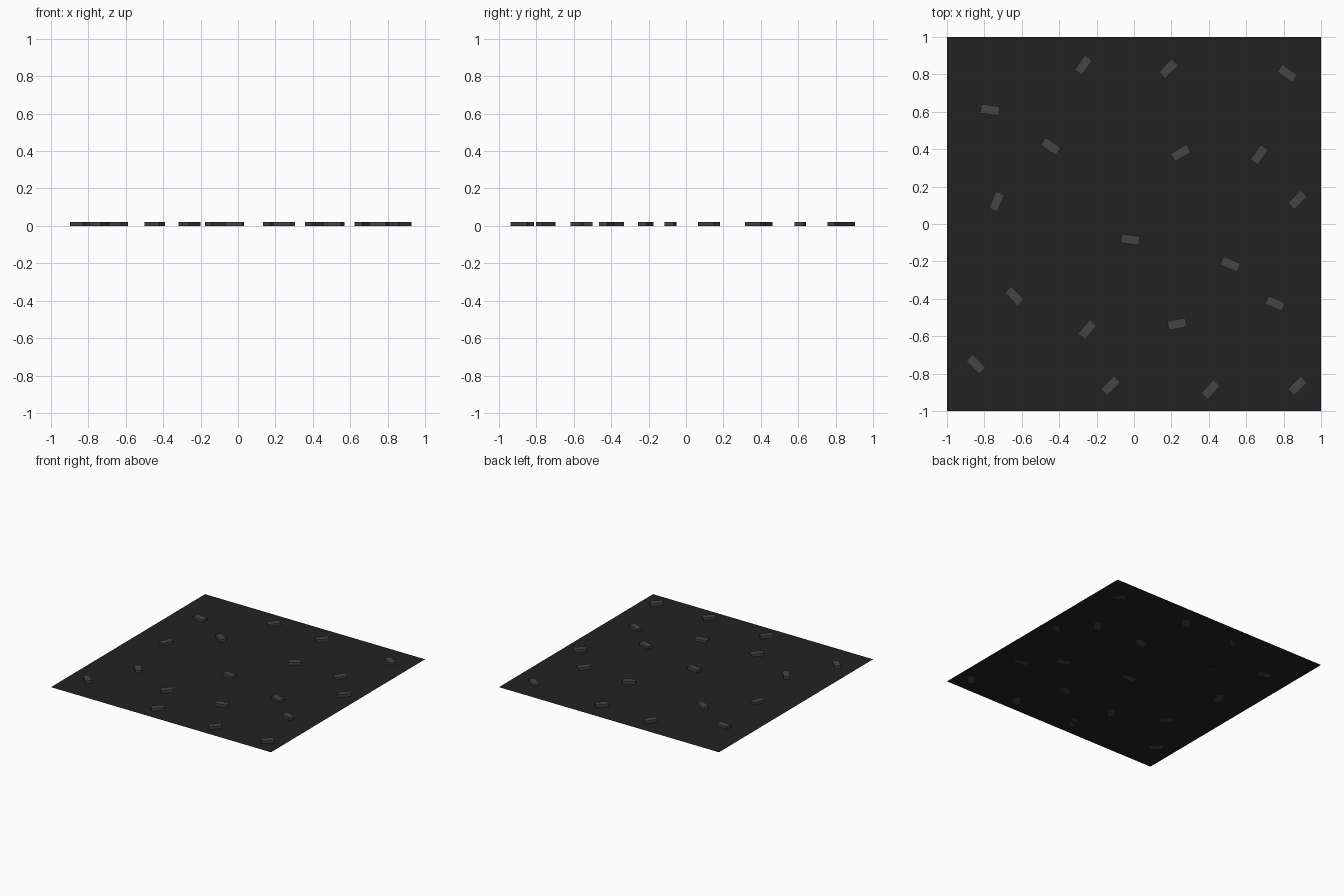
import bpy, math

if "Cube" in bpy.data.objects:
    bpy.data.objects.remove(bpy.data.objects["Cube"])

def material(name, value):
    m = bpy.data.materials.new(name)
    m.diffuse_color = (value, value, value, 1)
    m.use_nodes = True
    m.node_tree.nodes["Principled BSDF"].inputs["Base Color"].default_value = m.diffuse_color
    return m

asphalt = material("dark asphalt", 0.016)
stone = material("grey stone", 0.060)

# flat ground sheet
bpy.ops.mesh.primitive_plane_add(size=2)
sheet = bpy.context.object
sheet.name = "ground_sheet"
sheet.data.materials.append(asphalt)

# scattered slabs: x, y, angle in degrees
slabs = [
    (-0.27, 0.85, 55), (0.185, 0.83, 46), (0.82, 0.805, -35),
    (-0.77, 0.61, -8), (-0.445, 0.415, -35), (0.25, 0.38, 30),
    (0.67, 0.37, 55), (-0.735, 0.12, 66), (0.875, 0.13, 45),
    (-0.02, -0.083, -8), (0.515, -0.215, -22), (0.755, -0.425, -22),
    (-0.64, -0.385, -47), (-0.25, -0.565, 50), (0.23, -0.535, 12),
    (-0.845, -0.75, -45), (-0.125, -0.865, 45), (0.41, -0.885, 48),
    (0.875, -0.865, 45),
]
L, W, H = 0.098, 0.049, 0.022
for i, (x, y, a) in enumerate(slabs):
    bpy.ops.mesh.primitive_cube_add(size=1, location=(x, y, H / 2),
                                    rotation=(0, 0, math.radians(a)))
    slab = bpy.context.object
    slab.name = f"slab_{i + 1}"
    slab.scale = (L, W, H)
    slab.data.materials.append(stone)
